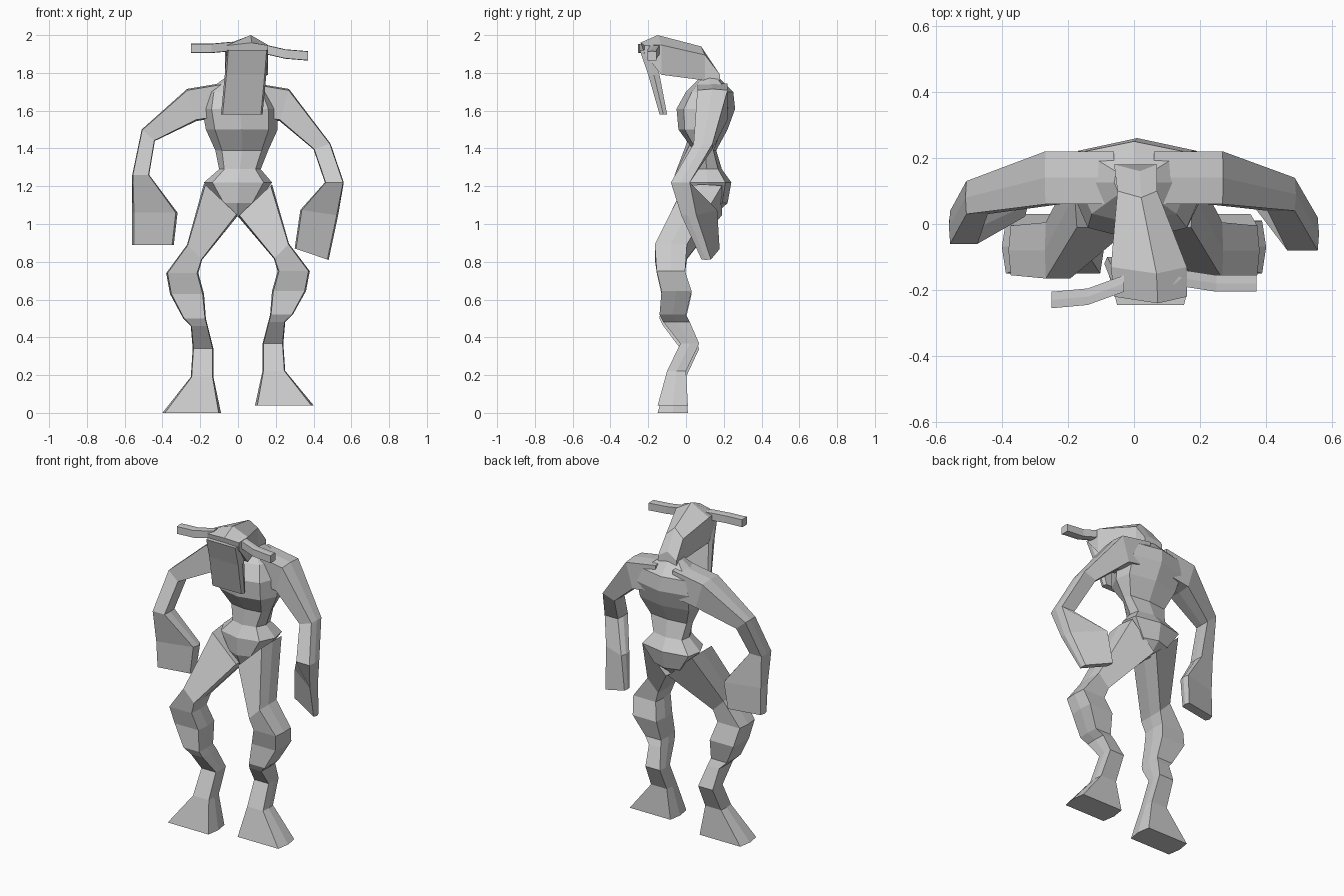
import bpy
import bmesh
from mathutils import Vector

default_cube = bpy.data.objects.get("Cube")
if default_cube:
    bpy.data.objects.remove(default_cube, do_unlink=True)

# One plain grey for the whole figure
grey = bpy.data.materials.new("plain grey")
grey.use_nodes = True
colour = (.6, .6, .6, 1)
grey.diffuse_color = colour
grey.node_tree.nodes["Principled BSDF"].inputs["Base Color"].default_value = colour


def loft(name, rings):
    """Join equal-sized rings of points into a closed, flat-shaded body."""
    bm = bmesh.new()
    loops = [[bm.verts.new(point) for point in ring] for ring in rings]
    for lower, upper in zip(loops, loops[1:]):
        count = len(lower)
        for i in range(count):
            j = (i + 1) % count
            bm.faces.new((lower[i], lower[j], upper[j], upper[i]))
    bm.faces.new(loops[0])
    bm.faces.new(loops[-1])
    bmesh.ops.recalc_face_normals(bm, faces=bm.faces)
    mesh = bpy.data.meshes.new(name)
    bm.to_mesh(mesh)
    bm.free()
    mesh.materials.append(grey)
    part = bpy.data.objects.new(name, mesh)
    bpy.context.collection.objects.link(part)


def limb_ring(side, inner_x, outer_x, z, y, depth=.1, rise=0, twist=0):
    """Six-sided section spanning an inner edge to a raised outer edge."""
    inner = Vector((side * inner_x, y + twist / 2, z - rise / 2))
    outer = Vector((side * outer_x, y - twist / 2, z + rise / 2))
    front = Vector((0, -depth / 2, 0))
    chamfer = .04
    near = inner.lerp(outer, chamfer)
    far = outer.lerp(inner, chamfer)
    return [inner, near + front, far + front, outer, far - front, near - front]


def limb(name, side, sections):
    loft(name, [limb_ring(side, *section) for section in sections])


def torso_ring(z, centre, width, front, back):
    """Eight-sided section with a ridge down the front and the spine."""
    depth = back - front
    inset = depth / 8
    right_half = [(width * .75, front + inset), (width, front + depth / 2),
                  (width * .9, back - inset)]
    left_half = [(-x, y) for x, y in reversed(right_half)]
    outline = [(0, front)] + right_half + [(0, back)] + left_half
    return [(centre + x, y, z) for x, y in outline]


def head_ring(y, bottom, top, left, right):
    """Five-sided section with a peaked crown leaning forward."""
    eave = top - (top - bottom) / 4
    peak = left * .4 + right * .6
    return [(left, y, bottom), (right, y, bottom), (right, y, eave),
            (peak, y - .02, top), (left, y, eave)]


def horn(name, side, path):
    """Square bar following a path from tip to root."""
    thickness = .05
    limb(name, side, [(x, x, z, y, thickness, thickness) for x, z, y in path])


# Torso, from the crotch up to the base of the neck
loft("torso", [torso_ring(*section) for section in (
    (1.04, 0, .03, .02, .14),
    (1.11, 0, .1, -.01, .22),
    (1.22, 0, .18, -.01, .24),
    (1.29, .01, .11, .03, .19),
    (1.39, .02, .14, .04, .16),
    (1.5, .02, .19, -.04, .22),
    (1.61, .01, .2, -.05, .26),
    (1.7, 0, .17, 0, .25),
    (1.78, 0, .06, .08, .17))])

# Neck and head, running forward from the shoulders
loft("head", [head_ring(*section) for section in (
    (.18, 1.7, 1.82, -.06, .07),
    (.1, 1.76, 1.94, -.05, .07),
    (-.13, 1.79, 2, -.07, .16),
    (-.22, 1.9, 1.96, -.06, .16))])

# Long face plate hanging from the brow
limb("face_plate", 1, (
    (-.06, .16, 1.92, -.21, .07),
    (-.07, .15, 1.79, -.17, .06),
    (-.09, .13, 1.58, -.12, .04)))

# Horns
horn("right_horn", -1, ((.25, 1.93, -.23), (.14, 1.93, -.22), (.03, 1.94, -.18)))
horn("left_horn", 1, ((.37, 1.89, -.18), (.25, 1.9, -.18), (.12, 1.93, -.16)))

# Arms, shoulder to elbow to wrist to blade-like hand
shoulder = ((.06, .06, 1.66, .14, .16, .18), (.22, .27, 1.63, .14, .16, .17))
limb("right_arm", -1, shoulder + (
    (.44, .51, 1.47, .08, .1, .06),
    (.47, .56, 1.26, -.01),
    (.32, .56, 1.06, .03, .07, 0, .06),
    (.34, .56, .89, .03, .06, 0, .04)))
limb("left_arm", 1, shoulder + (
    (.4, .49, 1.41, .09, .1, .03),
    (.46, .56, 1.22, -.03),
    (.33, .53, 1.06, .07, .08, -.03, .12),
    (.3, .48, .84, .13, .05, -.06, .05)))

# Legs, hip to knee to hock to splayed foot; the left foot is slightly lifted
leg = (
    (0, .18, 1.13, .09, .2, .17),
    (.19, .27, .85, -.08, .17, .08),
    (.21, .38, .74, -.08, .15),
    (.18, .36, .63, -.05, .16),
    (.17, .29, .5, -.07, .14),
    (.16, .25, .46, -.05, .14),
    (.13, .24, .34, .02),
    (.13, .25, .19, -.05),
    (.09, .4, 0, -.07, .16))
for name, side, lift in (("right_leg", -1, 0), ("left_leg", 1, .04)):
    limb(name, side, [(inner, outer, z + lift * (1 - z), *rest)
                      for inner, outer, z, *rest in leg])
